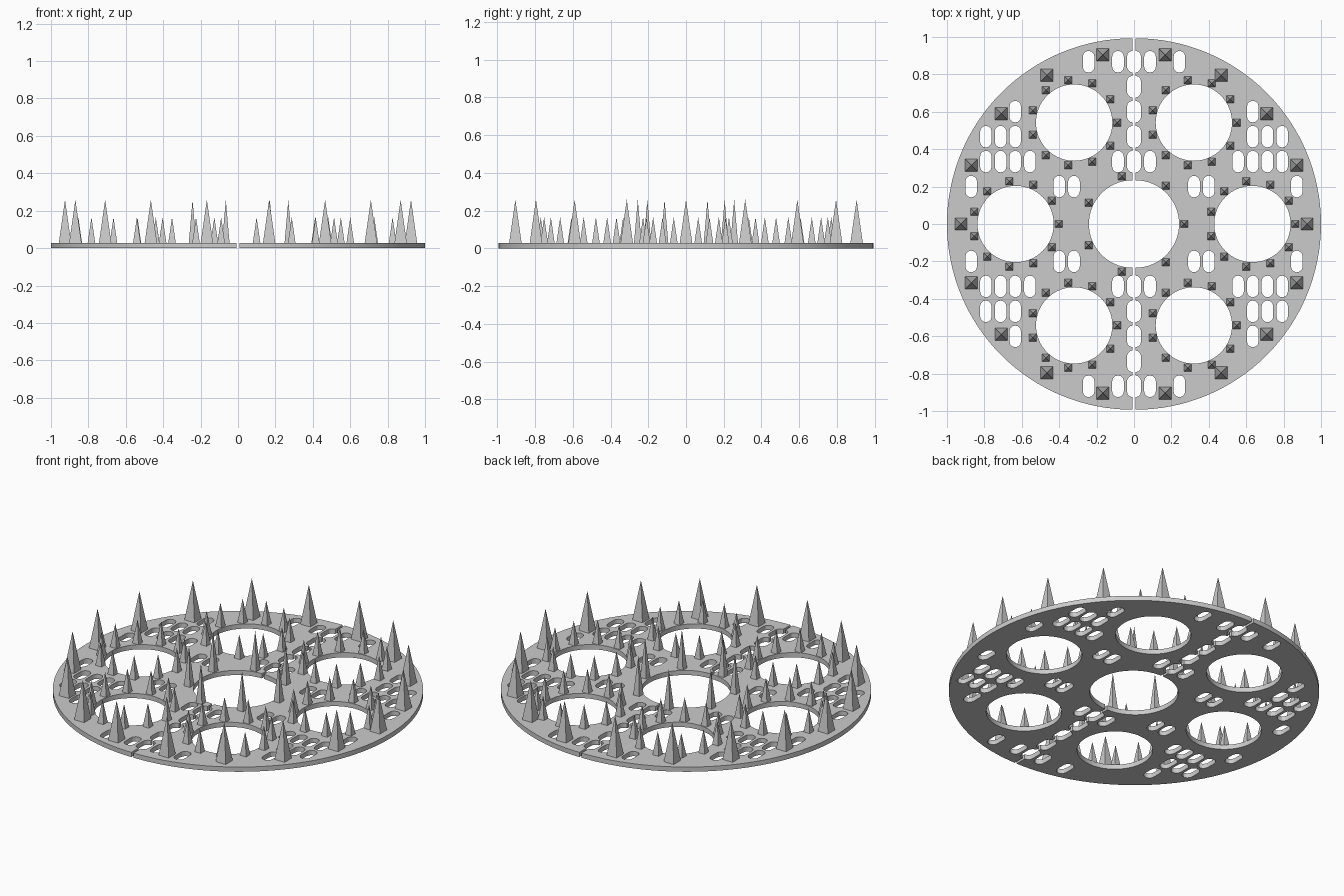
import bpy, bmesh, math
from math import cos, sin, pi, radians

if "Cube" in bpy.data.objects:
    bpy.data.objects.remove(bpy.data.objects["Cube"])

GAP = 0.007      # sideways shift of each half
THICK = 0.028
R = 0.993

metal = bpy.data.materials.new("plain grey")
metal.diffuse_color = (0.6, 0.6, 0.6, 1)
metal.use_nodes = True
metal.node_tree.nodes["Principled BSDF"].inputs["Base Color"].default_value = metal.diffuse_color


def circle(cx, cy, r, n):
    return [(cx + r * cos(2 * pi * i / n), cy + r * sin(2 * pi * i / n)) for i in range(n)]


def slot(cx, cy, r=0.031, half=0.027, n=6):
    top = [(cx + r * cos(pi * i / n), cy + half + r * sin(pi * i / n)) for i in range(n + 1)]
    return top + [(2 * cx - x, 2 * cy - y) for x, y in top]


# Hole layout: six round holes about the central one
ring = [(0.626 * cos(radians(a)), 0.626 * sin(radians(a))) for a in range(0, 360, 60)]
outlines = [circle(0, 0, R, 128), circle(0, 0, 0.234, 64)]
outlines += [circle(x, y, 0.204, 64) for x, y in ring]

# Drain slots: column numbers for each row, mirrored in both directions
rows = {1.5: (4, 5, 11), 2.5: (0, 1, 7, 8, 9, 10), 3.5: (0, 8, 9, 10),
        4.5: (0, 8), 5.5: (0,), 6.5: (0, 1, 3)}
for row, cols in rows.items():
    for col in cols:
        for sx in ((1, -1) if col else (1,)):
            for sy in (1, -1):
                outlines.append(slot(sx * col * 0.0785, sy * row * 0.1335))

# Pierced disc as a filled, extruded profile
curve = bpy.data.curves.new("disc_profile", 'CURVE')
curve.dimensions = '2D'
curve.fill_mode = 'BOTH'
curve.extrude = THICK / 2
for pts in outlines:
    s = curve.splines.new('POLY')
    s.points.add(len(pts) - 1)
    for p, (x, y) in zip(s.points, pts):
        p.co = (x, y, 0, 1)
    s.use_cyclic_u = True
profile = bpy.data.objects.new("disc_profile", curve)
bpy.context.collection.objects.link(profile)
bpy.context.view_layer.update()
disc = bpy.data.meshes.new_from_object(profile.evaluated_get(bpy.context.evaluated_depsgraph_get()))
bpy.data.objects.remove(profile)


def add_object(name, bm):
    mesh = bpy.data.meshes.new(name)
    bm.to_mesh(mesh)
    bm.free()
    mesh.materials.clear()
    mesh.materials.append(metal)
    ob = bpy.data.objects.new(name, mesh)
    bpy.context.collection.objects.link(ob)
    return ob


# Two half plates, cut along the middle and moved apart
for name, side in (("left_half_plate", -1), ("right_half_plate", 1)):
    bm = bmesh.new()
    bm.from_mesh(disc)
    bmesh.ops.remove_doubles(bm, verts=bm.verts, dist=1e-5)
    bmesh.ops.bisect_plane(bm, geom=bm.verts[:] + bm.edges[:] + bm.faces[:], dist=1e-6,
                           plane_co=(0, 0, 0), plane_no=(-side, 0, 0), clear_outer=True)
    cut = [e for e in bm.edges if e.is_boundary]
    bmesh.ops.holes_fill(bm, edges=cut, sides=0)
    bmesh.ops.recalc_face_normals(bm, faces=bm.faces)
    bmesh.ops.translate(bm, verts=bm.verts, vec=(side * GAP, 0, THICK / 2))
    ob = add_object(name, bm)
    bpy.ops.object.select_all(action='DESELECT')
    ob.select_set(True)
    bpy.context.view_layer.objects.active = ob
    bpy.ops.object.shade_smooth_by_angle(angle=radians(30))


def spikes(name, centres, count, r, width, top):
    """Rings of square pyramids standing on the plate."""
    bm = bmesh.new()
    for cx, cy in centres:
        for x, y in circle(cx, cy, r, count):
            x += GAP if x > 0 else -GAP
            h = width / 2
            base = [bm.verts.new((x + a * h, y + b * h, THICK))
                    for a, b in ((-1, -1), (1, -1), (1, 1), (-1, 1))]
            tip = bm.verts.new((x, y, top))
            bm.faces.new(base[::-1])
            for i in range(4):
                bm.faces.new((base[i], base[(i + 1) % 4], tip))
    add_object(name, bm)


spikes("rim_spikes", [(0, 0)], 18, 0.918, 0.066, 0.258)
spikes("centre_hole_spikes", [(0, 0)], 7, 0.262, 0.04, 0.258)
spikes("outer_hole_spikes", ring, 11, 0.23, 0.04, 0.165)
